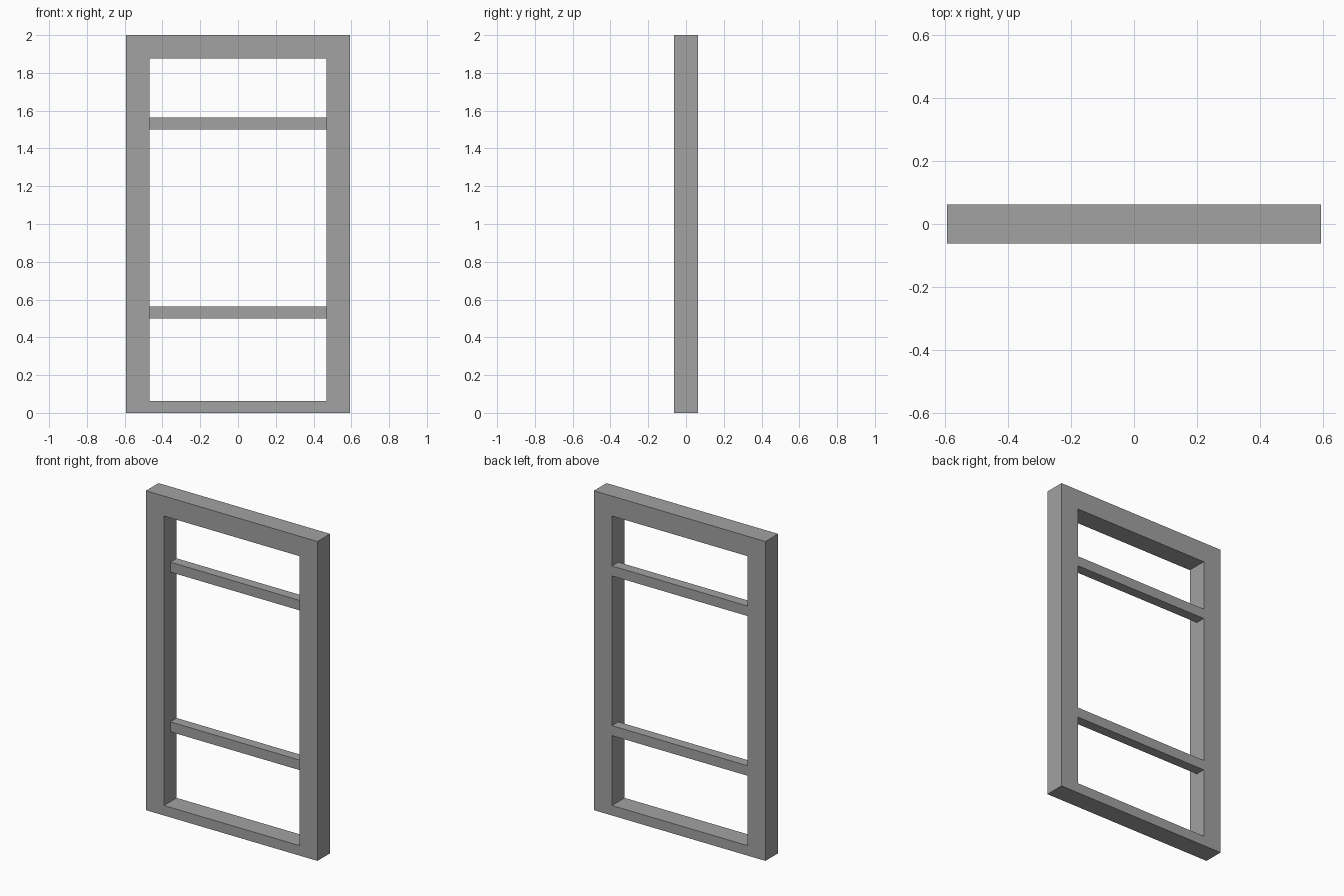
import bpy
import bmesh

cube = bpy.data.objects.get("Cube")
if cube:
    bpy.data.objects.remove(cube, do_unlink=True)

HALF_WIDTH = 0.594
HALF_OPENING = 0.469
HALF_DEPTH = 0.0625
BAR = 0.0625

# Single plain grey finish
grey = bpy.data.materials.new("grey")
grey.use_nodes = True
colour = (0.36, 0.36, 0.36, 1)
grey.diffuse_color = colour
grey.node_tree.nodes["Principled BSDF"].inputs["Base Color"].default_value = colour


def add_object(name, bm):
    bmesh.ops.recalc_face_normals(bm, faces=bm.faces)
    mesh = bpy.data.meshes.new(name)
    bm.to_mesh(mesh)
    bm.free()
    mesh.materials.append(grey)
    obj = bpy.data.objects.new(name, mesh)
    bpy.context.collection.objects.link(obj)


def rectangle(bm, half, low, high):
    corners = ((-half, low), (half, low), (half, high), (-half, high))
    return [bm.verts.new((x, -HALF_DEPTH, z)) for x, z in corners]


def extrude_back(bm, depth):
    result = bmesh.ops.extrude_face_region(bm, geom=bm.faces[:], use_keep_orig=True)
    verts = [v for v in result["geom"] if isinstance(v, bmesh.types.BMVert)]
    bmesh.ops.translate(bm, verts=verts, vec=(0, depth, 0))


# Outer frame: mitred ring with a thick head and a thin sill
bm = bmesh.new()
outer = rectangle(bm, HALF_WIDTH, 0, 2)
inner = rectangle(bm, HALF_OPENING, BAR, 1.875)
for i in range(4):
    j = (i + 1) % 4
    bm.faces.new((outer[i], outer[j], inner[j], inner[i]))
extrude_back(bm, 2 * HALF_DEPTH)
add_object("frame", bm)

# Slim crossbars, half the frame depth and flush with the back
for name, bottom in (("lower_crossbar", 0.5), ("upper_crossbar", 1.5)):
    bm = bmesh.new()
    bm.faces.new(rectangle(bm, HALF_OPENING, bottom, bottom + BAR))
    extrude_back(bm, HALF_DEPTH)
    bmesh.ops.translate(bm, verts=bm.verts, vec=(0, HALF_DEPTH, 0))
    add_object(name, bm)
